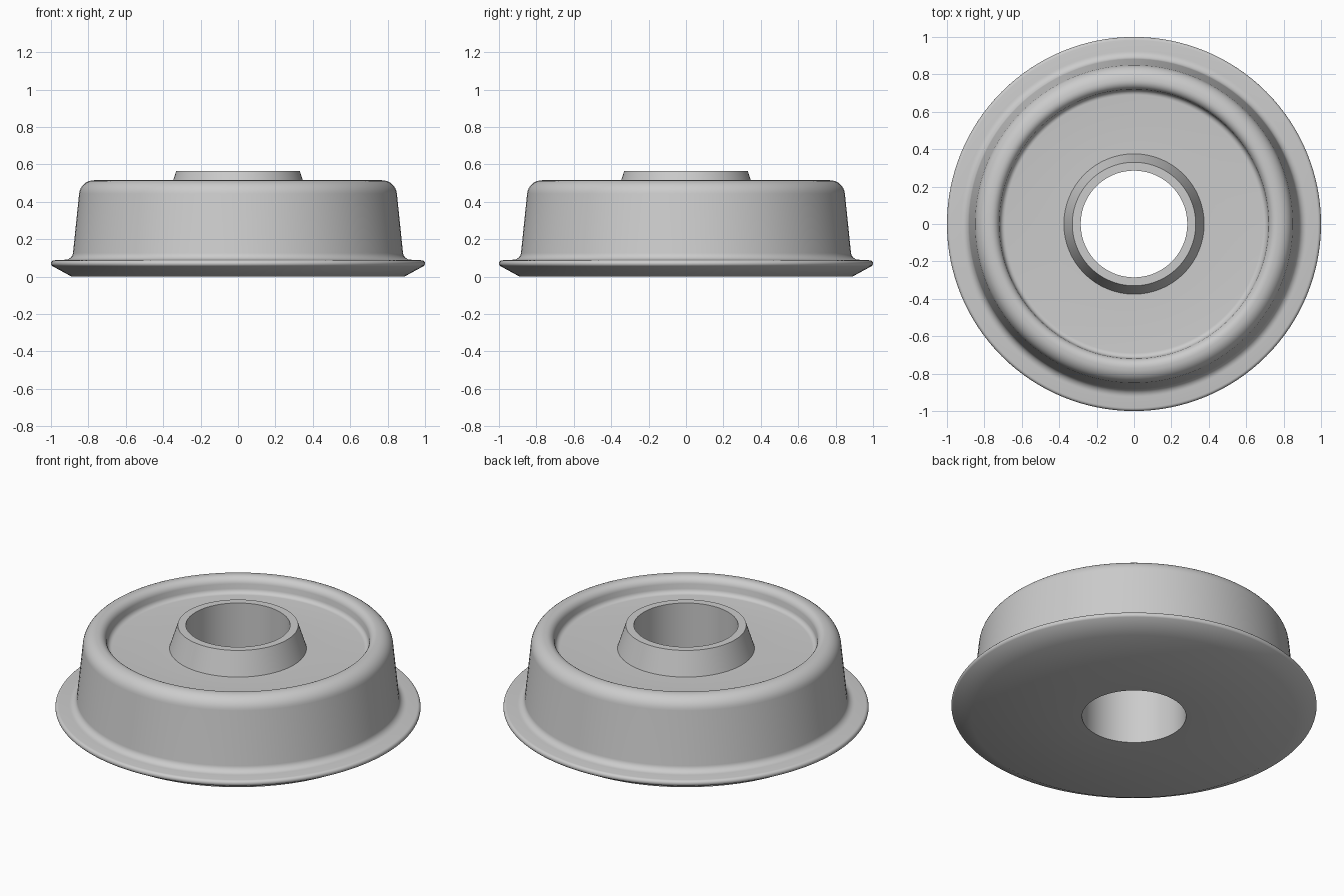
import bpy, bmesh
from math import radians, cos, sin, tau

cube = bpy.data.objects.get("Cube")
if cube:
    bpy.data.objects.remove(cube, do_unlink=True)

SEGMENTS = 128

grey = bpy.data.materials.new("plain grey")
grey.use_nodes = True
colour = (0.6, 0.6, 0.6, 1)
grey.diffuse_color = colour
grey.node_tree.nodes["Principled BSDF"].inputs["Base Color"].default_value = colour


def arc(r, z, rx, rz, start, end, steps=8):
    """Profile points along an elliptical fillet centred on (r, z)."""
    angles = [radians(start + (end - start) * i / steps) for i in range(steps + 1)]
    return [(r + rx * cos(a), z + rz * sin(a)) for a in angles]


# Cross-section from the underside, round the flange and rim, to the bore
profile = [(0.285, 0), (0.89, 0)]
profile += arc(0.983, 0.07, 0.017, 0.017, -55, 90)      # rolled flange edge
profile += arc(0.925, 0.13, 0.043, 0.04, 270, 186)      # flange to wall fillet
profile += arc(0.77, 0.435, 0.08, 0.08, 6, 90)          # outer rim roll
profile += arc(0.765, 0.47, 0.045, 0.045, 90, 170)      # inner rim roll
profile += arc(0.69, 0.455, 0.028, 0.03, -10, -90, 6)   # recess fillet
profile += [(0.375, 0.425), (0.33, 0.565), (0.285, 0.565)]  # recess floor and hub

# Revolve the closed profile
mesh = bpy.data.meshes.new("flanged_wheel")
bm = bmesh.new()
rings = []
for i in range(SEGMENTS):
    a = tau * i / SEGMENTS
    rings.append([bm.verts.new((r * cos(a), r * sin(a), z)) for r, z in profile])
count = len(profile)
for i in range(SEGMENTS):
    here, there = rings[i], rings[(i + 1) % SEGMENTS]
    for j in range(count):
        k = (j + 1) % count
        bm.faces.new((here[j], there[j], there[k], here[k]))
bmesh.ops.recalc_face_normals(bm, faces=bm.faces)
bm.to_mesh(mesh)
bm.free()
mesh.materials.append(grey)

wheel = bpy.data.objects.new("flanged_wheel", mesh)
bpy.context.collection.objects.link(wheel)
bpy.ops.object.select_all(action="DESELECT")
wheel.select_set(True)
bpy.context.view_layer.objects.active = wheel
bpy.ops.object.shade_smooth_by_angle(angle=radians(30))
